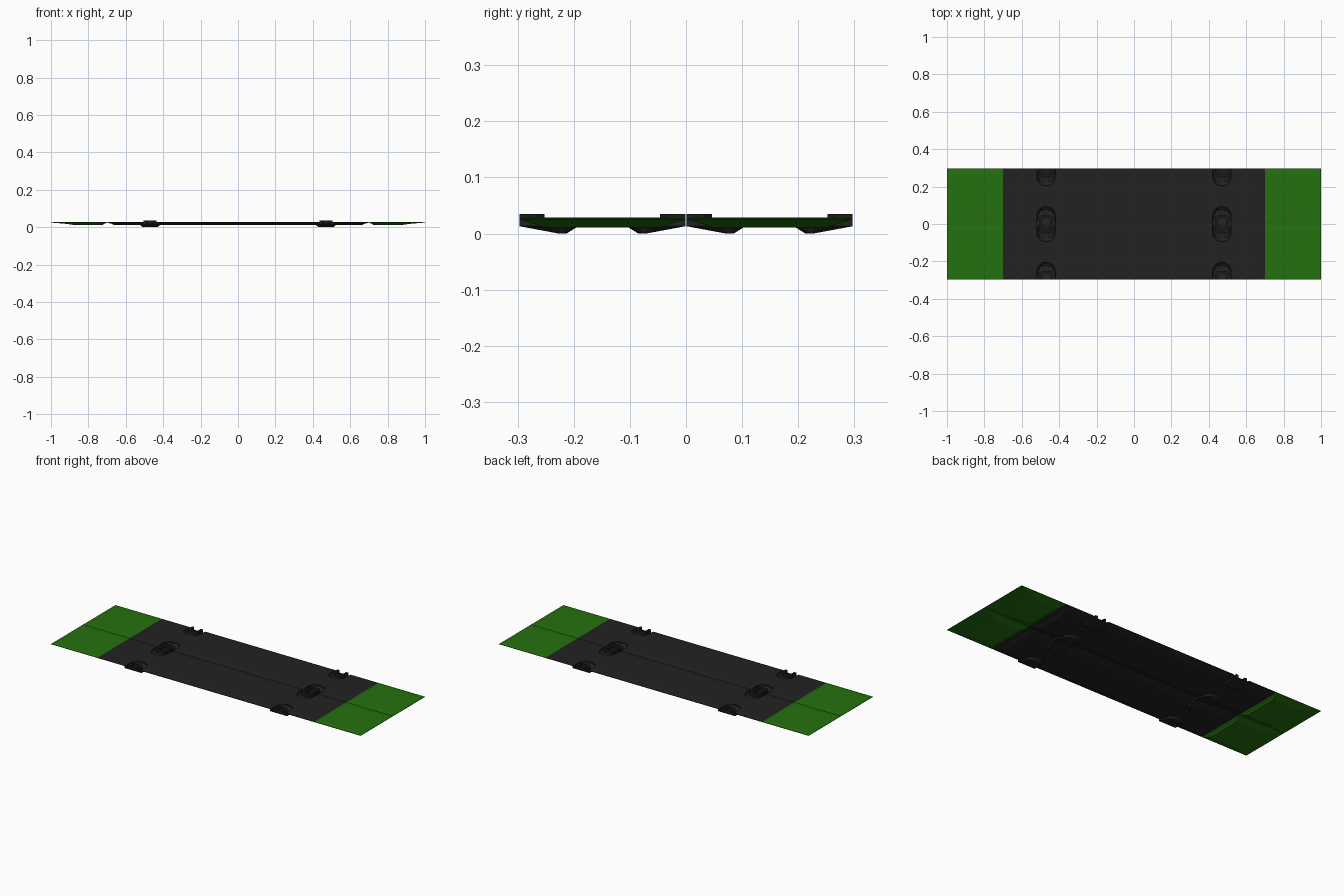
import bpy, bmesh, math

cube = bpy.data.objects.get("Cube")
if cube:
    bpy.data.objects.remove(cube)


def material(name, rgb):
    m = bpy.data.materials.new(name)
    m.use_nodes = True
    col = (*rgb, 1)
    m.diffuse_color = col
    bsdf = m.node_tree.nodes["Principled BSDF"]
    bsdf.inputs["Base Color"].default_value = col
    bsdf.inputs["Roughness"].default_value = 0.8
    return m


GREEN = material("leaf green", (0.018, 0.165, 0.005))
CHARCOAL = material("charcoal", (0.016, 0.016, 0.016))
BLACK = material("clip black", (0.012, 0.012, 0.012))

GAP, WIDTH, HINGE, CLIP_X = 0.001, 0.297, 0.70, 0.47


def finish(bm, name, mat):
    bmesh.ops.recalc_face_normals(bm, faces=bm.faces)
    mesh = bpy.data.meshes.new(name)
    bm.to_mesh(mesh)
    bm.free()
    obj = bpy.data.objects.new(name, mesh)
    bpy.context.collection.objects.link(obj)
    mesh.materials.append(mat)
    return obj


def panel(name, x0, x1, y0, y1, left, right, mat):
    """Pillow panel: thin rim, nearly flat top, sloped underside."""
    bm = bmesh.new()

    def ring(a, b, c, z):
        return [bm.verts.new((x, y, z)) for x, y in
                ((x0 + a, y0 + c), (x1 - b, y0 + c), (x1 - b, y1 - c), (x0 + a, y1 - c))]

    rings = [ring(left, right, 0.045, 0.011),
             ring(left * 0.6, right * 0.6, 0.025, 0.018),
             ring(0, 0, 0, 0.025), ring(0, 0, 0, 0.027),
             ring(0.03, 0.03, 0.03, 0.029)]
    for lo, hi in zip(rings, rings[1:]):
        for i in range(4):
            j = (i + 1) % 4
            bm.faces.new((lo[i], lo[j], hi[j], hi[i]))
    bm.faces.new(rings[0])
    bm.faces.new(rings[-1])
    return finish(bm, name, mat)


def pocket(cx, edge, d, scale, lift, top):
    """Rounded scoop, deepest away from the panel edge."""
    bm = bmesh.new()

    def outline(rx, straight, reach, z, start):
        pts = [(rx, start), (-rx, start)]
        for i in range(11):
            a = math.pi * i / 10
            pts.append((rx * math.cos(a), straight + (reach - straight) * math.sin(a)))
        for x, y in pts:
            bm.verts.new((cx + x * scale, edge + d * y * scale, z))

    outline(0.055, 0.05, 0.105, top, 0)
    outline(0.055, 0.05, 0.105, 0.013 + lift, 0)
    outline(0.04, 0.07, 0.084, lift, 0.075)
    bmesh.ops.convex_hull(bm, input=bm.verts)
    return finish(bm, "pocket_tool", CHARCOAL)


def cut(target, tool, operation):
    mod = target.modifiers.new("pocket", "BOOLEAN")
    mod.operation, mod.object, mod.solver = operation, tool, "EXACT"
    bpy.context.view_layer.objects.active = target
    bpy.ops.object.modifier_apply(modifier=mod.name)
    bpy.data.objects.remove(tool)


def clip(name, cx, edge, d):
    """U-shaped clip, open towards the panel edge."""
    bm = bmesh.new()
    outer = [(-0.035, 0), (-0.035, 0.034), (-0.025, 0.045),
             (0.025, 0.045), (0.035, 0.034), (0.035, 0)]
    inner = [(-0.021, 0), (-0.021, 0.026), (-0.015, 0.032),
             (0.015, 0.032), (0.021, 0.026), (0.021, 0)]
    o = [bm.verts.new((cx + x, edge + d * y, 0.015)) for x, y in outer]
    n = [bm.verts.new((cx + x, edge + d * y, 0.015)) for x, y in inner]
    faces = [bm.faces.new((o[i], o[i + 1], n[i + 1], n[i])) for i in range(5)]
    ext = bmesh.ops.extrude_face_region(bm, geom=faces)
    verts = [g for g in ext["geom"] if isinstance(g, bmesh.types.BMVert)]
    bmesh.ops.translate(bm, verts=verts, vec=(0, 0, 0.02))
    return finish(bm, name, BLACK)


for side, row in ((-1, "front"), (1, "back")):
    y0, y1 = sorted((side * GAP, side * WIDTH))

    # End flaps, thinning towards the tips
    panel(row + "_right_flap", -1, -HINGE, y0, y1, 0.13, 0.025, GREEN)
    panel(row + "_left_flap", HINGE, 1, y0, y1, 0.025, 0.13, GREEN)

    # Middle panel with four scooped pockets, each holding a clip
    middle = panel(row + "_middle_panel", -HINGE, HINGE, y0, y1, 0.04, 0.04, CHARCOAL)
    spots = [(cx, e, d) for cx in (-CLIP_X, CLIP_X) for e, d in ((y0, 1), (y1, -1))]
    for cx, e, d in spots:
        cut(middle, pocket(cx, e, d, 1.0, 0.0, 0.0265), "UNION")
    for i, (cx, e, d) in enumerate(spots):
        cut(middle, pocket(cx, e - d * 0.002, d, 0.9, 0.007, 0.06), "DIFFERENCE")
        clip(f"{row}_clip_{i + 1}", cx, e, d)
